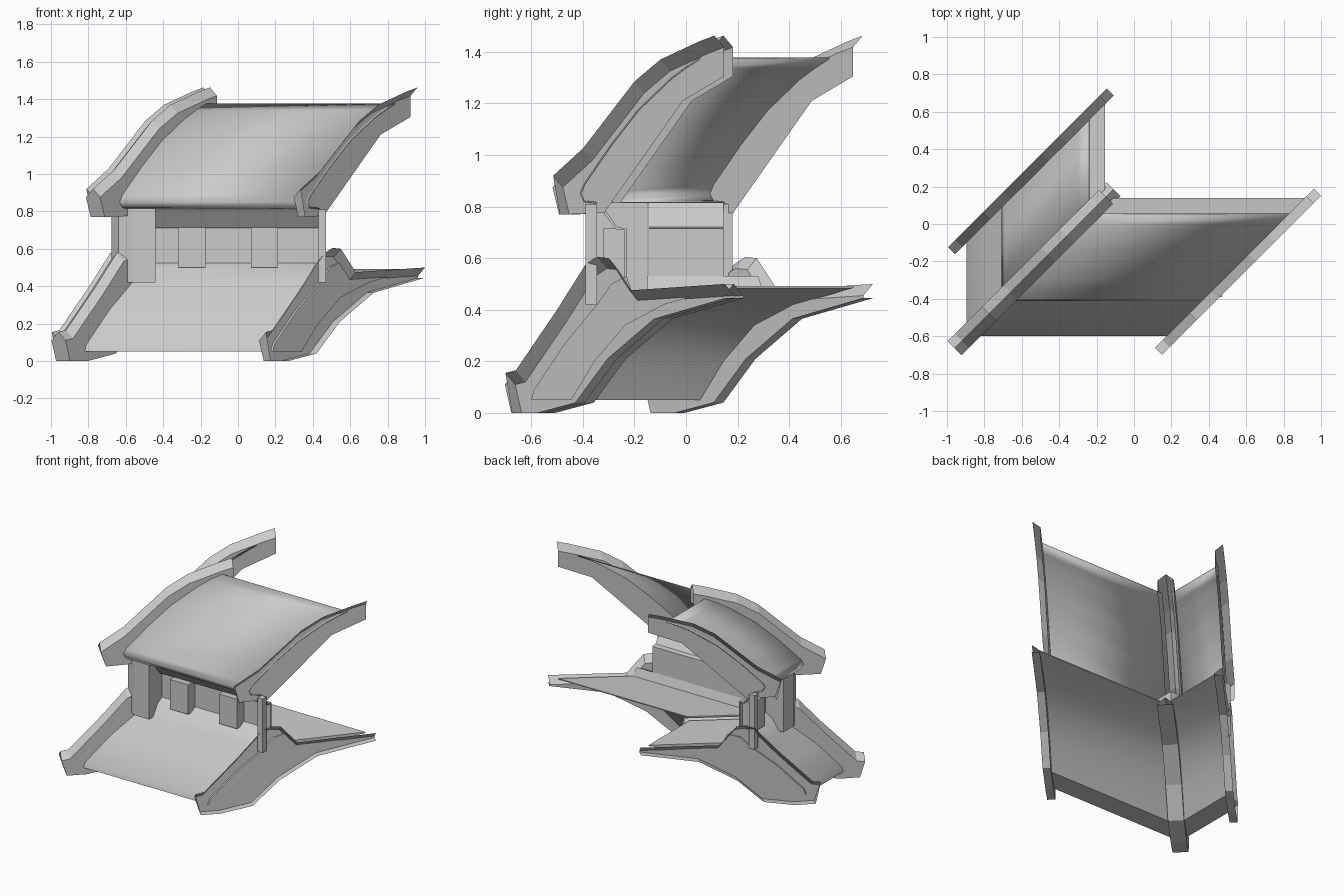
import bpy, bmesh, math

if "Cube" in bpy.data.objects:
    bpy.data.objects.remove(bpy.data.objects["Cube"], do_unlink=True)

grey = bpy.data.materials.new("plain grey")
grey.use_nodes = True
colour = (0.6, 0.6, 0.6, 1)
grey.diffuse_color = colour
grey.node_tree.nodes["Principled BSDF"].inputs["Base Color"].default_value = colour


def loft(name, rings, skip=(), start=True, end=True, smooth=False):
    """Skin a row of cross-sections, leaving out the skipped sides."""
    bm = bmesh.new()
    rows = [[bm.verts.new(p) for p in ring] for ring in rings]
    n = len(rows[0])
    for a, b in zip(rows, rows[1:]):
        for i in range(n):
            if i not in skip:
                j = (i + 1) % n
                bm.faces.new((a[i], a[j], b[j], b[i]))
    if start:
        bm.faces.new(rows[0])
    if end:
        bm.faces.new(rows[-1])
    loose = [v for v in bm.verts if not v.link_faces]
    bmesh.ops.delete(bm, geom=loose, context='VERTS')
    bmesh.ops.recalc_face_normals(bm, faces=bm.faces)
    mesh = bpy.data.meshes.new(name)
    bm.to_mesh(mesh)
    bm.free()
    mesh.materials.append(grey)
    ob = bpy.data.objects.new(name, mesh)
    bpy.context.collection.objects.link(ob)
    if smooth:
        bpy.ops.object.select_all(action='DESELECT')
        ob.select_set(True)
        bpy.context.view_layer.objects.active = ob
        bpy.ops.object.shade_smooth_by_angle(angle=math.radians(35))
    return ob


def height(line, s):
    for (a, za), (b, zb) in zip(line, line[1:]):
        if s <= b:
            return za + (zb - za) * max(0, s - a) / (b - a)
    return line[-1][1]


# Hip ribs: offset of each rib on the diagonal, and its lower and upper edges
# (-1, 0, 1 = front side, centre, back side). Outer ribs are open half shells.
HALF = 0.0375
LEAN = 0.025
RIBS = {"right": (0.85, 0, (0, -1), (-1, 0)),
        "corner": (-0.26, 0.035, (-1, 1), (1, 0, -1)),
        "rear": (-0.295, 0.575, (0, 1), (1, 0))}


def rib(name, top, bottom, place, floor):
    dx, dy, low, high = place
    rings = []
    stations = sorted({p[0] for p in top + bottom})
    for s in stations:
        lo, hi = height(bottom, s), height(top, s)
        foot = s + (LEAN if s == stations[0] else 0)
        ring = [(foot + dx + k * HALF, foot + dy - k * HALF, lo) for k in low]
        for k in high:
            z = max(hi - 0.045 * abs(k), lo + 0.005)
            ring.append((s + dx + k * HALF, s + dy - k * HALF, z))
        rings.append(ring)
    skip = set() if floor else {0}
    if 0 in low:
        skip.add(len(rings[0]) - 1)
    loft(name, rings, skip, True, False)


lower_top = [(-0.7, 0.155), (-0.66, 0.165), (-0.5, 0.4), (-0.39, 0.575), (-0.345, 0.605),
             (-0.3, 0.6), (-0.22, 0.475), (0.15, 0.5)]
lower_bottom = [(-0.7, 0), (-0.58, 0), (-0.43, 0.04), (-0.305, 0.21), (-0.125, 0.365),
                (0.15, 0.445)]
upper_top = [(-0.515, 0.92), (-0.4, 1.025), (-0.2, 1.285), (-0.1, 1.37), (0.05, 1.44),
             (0.11, 1.463)]
upper_bottom = [(-0.515, 0.77), (-0.355, 0.775), (-0.05, 1.21), (0.11, 1.305)]
for side, place in RIBS.items():
    rib("lower_rib_" + side, lower_top, lower_bottom, place, True)
    rib("upper_rib_" + side, upper_top, upper_bottom, place, False)


# The side half repeats the front half, mirrored across the corner rib
def mirrored(x, y, z):
    return (y - 0.295, x + 0.295, z)


def roof(name, profile, sheet):
    front = [[(p + off, p, z) for p, z in profile] for off in (-0.25, 0.785)]
    side = [[mirrored(p + off, p, z) for p, z in profile] for off in (-0.25, 0.215)]
    skip = (len(profile) - 1,) if sheet else ()
    for label, rings in (("front", front), ("side", side)):
        ob = loft(name + label, rings, skip, not sheet, not sheet, True)
        if sheet:
            mod = ob.modifiers.new("thickness", 'SOLIDIFY')
            mod.thickness = 0.006
            mod.offset = 0


lower_profile = [(-0.6, 0.05), (-0.59, 0.09), (-0.47, 0.27), (-0.345, 0.42), (-0.29, 0.5),
                 (-0.23, 0.53), (-0.21, 0.47), (0.14, 0.492), (0.14, 0.485), (-0.085, 0.42),
                 (-0.235, 0.34), (-0.355, 0.2), (-0.445, 0.05)]
upper_profile = [(-0.35, 0.815), (-0.395, 0.82), (-0.41, 0.85), (-0.395, 0.887), (-0.29, 1.04),
                 (-0.185, 1.175), (-0.06, 1.295), (0.0, 1.34), (0.055, 1.375)]
roof("lower_roof_", lower_profile, False)
roof("upper_roof_", upper_profile, True)


def prism(name, outline, z0, z1):
    loft(name, [[(x, y, z) for x, y in outline] for z in (z0, z1)])


def block(name, x0, x1, y0, y1, z0, z1, flip=False):
    pts = [(x0, y0), (x1, y0), (x1, y1), (x0, y1)]
    if flip:
        pts = [mirrored(x, y, 0)[:2] for x, y in pts]
    prism(name, pts, z0, z1)


# Walls: a lintel that slopes back to a thin panel, with pillars in front
wall_section = [(-0.35, 0.815), (-0.27, 0.71), (-0.24, 0.71), (-0.24, 0.51),
                (-0.23, 0.51), (-0.23, 0.715), (-0.265, 0.72), (-0.335, 0.815)]
for label, end, flip in (("front", 0.43, False), ("side", -0.15, True)):
    rings = [[(x, y, z) for y, z in wall_section] for x in (-0.44, end)]
    if flip:
        rings = [[mirrored(*p) for p in ring] for ring in rings]
    loft(label + "_wall", rings)
    for i, x in enumerate((-0.32, 0.07)):
        if x < end:
            block(f"{label}_pillar_{i + 1}", x, x + 0.145, -0.32, -0.235, 0.5, 0.715, flip)

# Posts
prism("corner_post", [(-0.44, -0.39), (-0.56, -0.39), (-0.64, -0.345), (-0.675, -0.27),
                      (-0.675, -0.15), (-0.44, -0.15)], 0.42, 0.815)
block("right_post", 0.43, 0.47, -0.39, -0.345, 0.42, 0.81)
block("rear_post", -0.675, -0.63, 0.14, 0.18, 0.42, 0.81)
